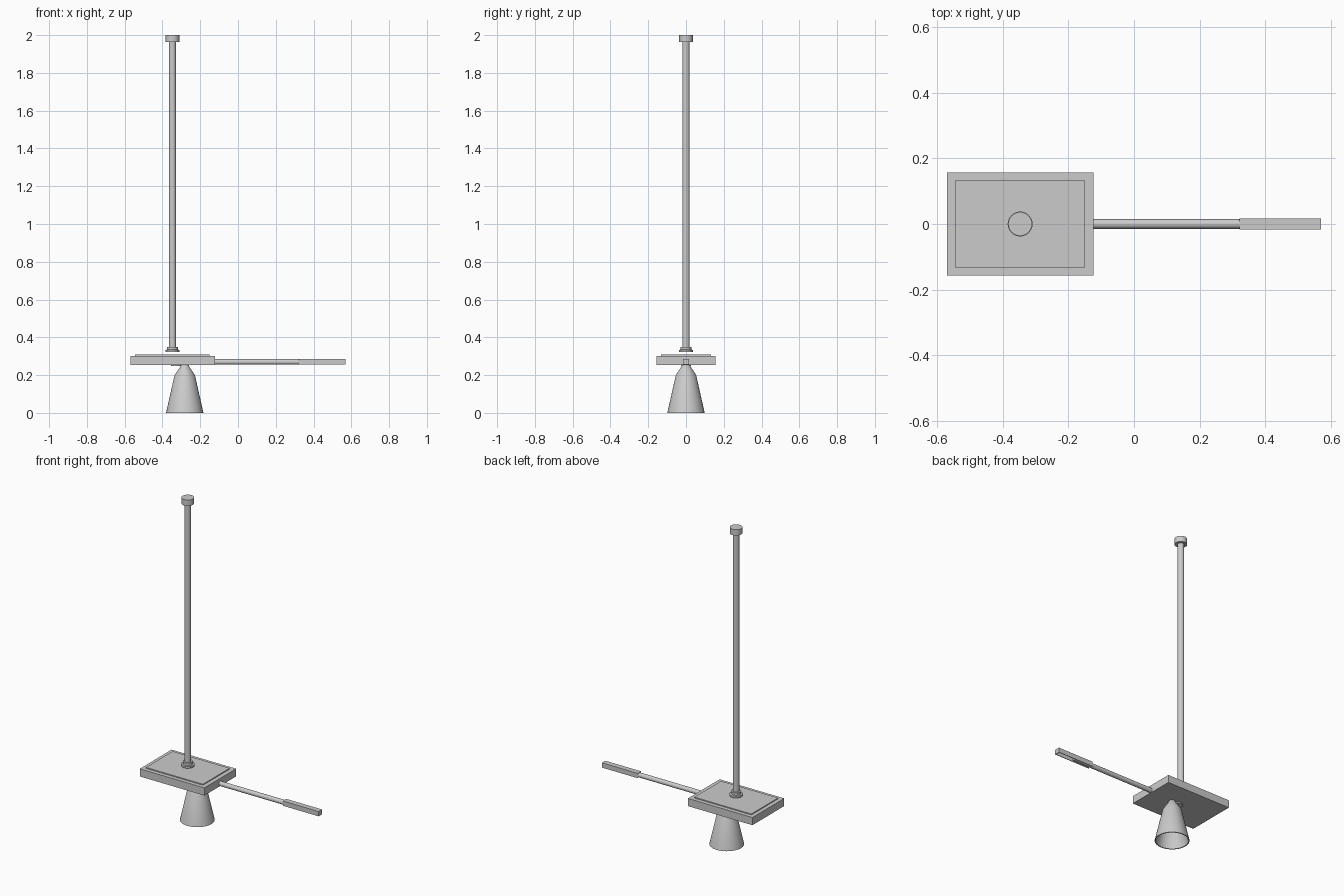
import bpy, bmesh, math
from mathutils import Matrix

if "Cube" in bpy.data.objects:
    bpy.data.objects.remove(bpy.data.objects["Cube"])

grey = bpy.data.materials.new("plain grey")
grey.diffuse_color = (0.6, 0.6, 0.6, 1)
grey.use_nodes = True
grey.node_tree.nodes["Principled BSDF"].inputs["Base Color"].default_value = grey.diffuse_color


def finish(name, bm, smooth=False):
    mesh = bpy.data.meshes.new(name)
    bmesh.ops.recalc_face_normals(bm, faces=bm.faces)
    bm.to_mesh(mesh)
    bm.free()
    mesh.materials.append(grey)
    obj = bpy.data.objects.new(name, mesh)
    bpy.context.collection.objects.link(obj)
    if smooth:
        bpy.ops.object.select_all(action='DESELECT')
        obj.select_set(True)
        bpy.context.view_layer.objects.active = obj
        bpy.ops.object.shade_smooth_by_angle(angle=math.radians(30))
    return obj


def box(name, x, y, z):
    bm = bmesh.new()
    bmesh.ops.create_cube(bm, size=1)
    for v in bm.verts:
        for i, (a, b) in enumerate((x, y, z)):
            v.co[i] = a if v.co[i] < 0 else b
    return finish(name, bm)


def turned(name, profile, matrix, closed=False, sides=32):
    """Lathe a (radius, height) profile; closed joins its ends, otherwise they are capped."""
    bm = bmesh.new()
    rings = [[bm.verts.new((r * math.cos(2 * math.pi * k / sides),
                            r * math.sin(2 * math.pi * k / sides), h))
              for k in range(sides)] for r, h in profile]
    pairs = list(zip(rings, rings[1:]))
    if closed:
        pairs.append((rings[-1], rings[0]))
    else:
        bm.faces.new(rings[0])
        bm.faces.new(rings[-1])
    for a, b in pairs:
        for k in range(sides):
            n = (k + 1) % sides
            bm.faces.new((a[k], a[n], b[n], b[k]))
    bmesh.ops.transform(bm, matrix=matrix, verts=bm.verts)
    return finish(name, bm, True)


at = Matrix.Translation
POLE_X, CONE_X = -0.347, -0.282

# Rectangular base plate with a thin raised panel
box("base_plate", (-0.57, -0.123), (-0.157, 0.157), (0.254, 0.302))
box("raised_panel", (-0.545, -0.15), (-0.132, 0.132), (0.300, 0.308))

# Tall pole, its top cap, the stepped foot collar and the fixing below the plate
turned("pole", [(0.019, 0.33), (0.019, 1.97)], at((POLE_X, 0, 0)))
turned("top_cap", [(0.036, 1.963), (0.036, 2.0)], at((POLE_X, 0, 0)))
turned("foot_collar", [(0.038, 0.322), (0.038, 0.333), (0.029, 0.335), (0.029, 0.35)],
       at((POLE_X, 0, 0)))
turned("under_plate_disc", [(0.027, 0.247), (0.027, 0.256)], at((-0.327, 0, 0)))

# Hollow flared stand, open at the bottom
turned("flared_stand", [(0.099, 0), (0.054, 0.2), (0.022, 0.248), (0.022, 0.256),
                        (0.016, 0.256), (0.016, 0.247), (0.049, 0.199), (0.093, 0)],
       at((CONE_X, 0, 0)), closed=True)

# Side arm with a square channel grip, open underneath
turned("side_arm", [(0.0145, -0.13), (0.0145, 0.445)],
       at((0, 0, 0.27)) @ Matrix.Rotation(math.pi / 2, 4, 'Y'))
GRIP = (0.322, 0.57)
box("grip_top", GRIP, (-0.017, 0.017), (0.281, 0.286))
for side, y in (("front", (-0.017, -0.0135)), ("back", (0.0135, 0.017))):
    box("grip_wall_" + side, GRIP, y, (0.256, 0.2815))
box("grip_end", (0.566, 0.57), (-0.0135, 0.0135), (0.256, 0.2815))
